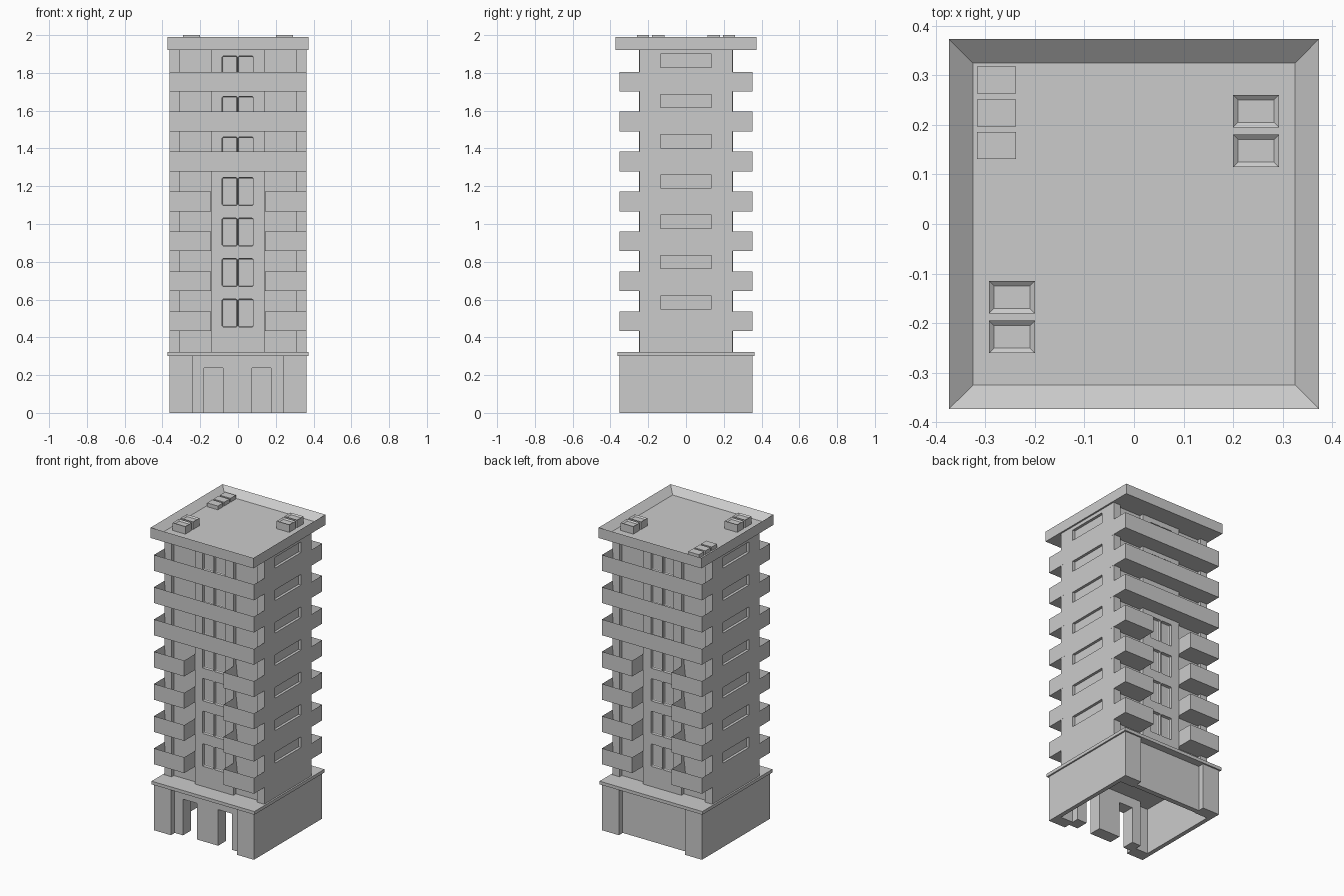
import bpy, bmesh

if "Cube" in bpy.data.objects:
    bpy.data.objects.remove(bpy.data.objects["Cube"])

def add_box(bm, x0, x1, y0, y1, z0, z1):
    """Box from its limits, in any order; returns its top face."""
    x0, x1 = sorted((x0, x1)); y0, y1 = sorted((y0, y1))
    lo = [bm.verts.new((x, y, z0)) for x, y in ((x0, y0), (x1, y0), (x1, y1), (x0, y1))]
    hi = [bm.verts.new((v.co.x, v.co.y, z1)) for v in lo]
    bm.faces.new(lo[::-1])
    for i in range(4):
        j = (i + 1) % 4
        bm.faces.new((lo[i], lo[j], hi[j], hi[i]))
    return bm.faces.new(hi)

def finish(name, bm):
    me = bpy.data.meshes.new(name)
    bm.normal_update()
    bm.to_mesh(me)
    bm.free()
    ob = bpy.data.objects.new(name, me)
    bpy.context.collection.objects.link(ob)
    return ob

def boxes(name, *limits):
    bm = bmesh.new()
    for b in limits:
        add_box(bm, *b)
    return finish(name, bm)

def tray(name, limits, rim, depth):
    """Box with a sunken top."""
    bm = bmesh.new()
    top = add_box(bm, *limits)
    bm.normal_update()
    bmesh.ops.inset_region(bm, faces=[top], thickness=rim, use_even_offset=True)
    for v in top.verts:
        v.co.z -= depth
    return finish(name, bm)

def cut(ob, holes, bevel=0):
    cutter = boxes("window_cutter", *holes)
    cutter.hide_render = True
    mods = []
    if bevel:
        m = cutter.modifiers.new("round", 'BEVEL')
        m.width, m.segments = bevel, 2
    m = ob.modifiers.new("windows", 'BOOLEAN')
    m.object, m.operation, m.solver = cutter, 'DIFFERENCE', 'EXACT'
    bpy.context.view_layer.objects.active = ob
    bpy.ops.object.modifier_apply(modifier=m.name)
    bpy.data.objects.remove(cutter)

W, D = 0.363, 0.353      # half width and half depth of the building
FLOORS = 7
STEP = 0.2115

# Ground floor: hollow, with corner piers, doors in front, blank panel behind
boxes("ground_side_walls", *[(s * 0.335, s * W, -D, D, 0, 0.302) for s in (-1, 1)])
boxes("corner_piers", *[(sx * 0.24, sx * 0.34, sy * 0.275, sy * D, 0, 0.302)
                        for sx in (-1, 1) for sy in (-1, 1)])
boxes("ground_back_panel", (-0.245, 0.245, 0.28, 0.313, 0, 0.302))
boxes("ground_front_panel",
      (-0.245, -0.18, -0.313, -0.23, 0, 0.302), (-0.08, 0.075, -0.313, -0.23, 0, 0.302),
      (0.175, 0.245, -0.313, -0.23, 0, 0.302),
      (-0.18, -0.08, -0.313, -0.23, 0.237, 0.302), (0.075, 0.175, -0.313, -0.23, 0.237, 0.302))
boxes("ground_floor_slab", (-0.373, 0.373, -0.363, 0.363, 0.302, 0.323))

# Tower core and recessed walls behind the balconies
boxes("tower_core", (-0.315, 0.315, -0.222, 0.222, 0.32, 1.93))

# Side walls with one wide window per floor
for s, side in ((-1, "left"), (1, "right")):
    wall = boxes(side + "_wall", (s * 0.31, s * 0.3625, -0.245, 0.245, 0.32, 1.93))
    cut(wall, [(s * 0.345, s * 0.40, -0.135, 0.135, 0.55 + i * 0.2132, 0.62 + i * 0.2132)
               for i in range(FLOORS)])

# Central bays, front and back, with paired windows
for s, side in ((-1, "front"), (1, "back")):
    bay = boxes(side + "_bay", (-0.14, 0.14, s * 0.20, s * 0.248, 0.32, 1.93))
    cut(bay, [(x, x + 0.079, s * 0.228, s * 0.29, 0.455 + i * 0.2145, 0.602 + i * 0.2145)
              for i in range(FLOORS) for x in (-0.084, 0.001)], bevel=0.006)

# Balconies: split pairs on the lower four floors, full width above
for i in range(FLOORS):
    z = 0.433 + i * STEP
    for s, side in ((-1, "front"), (1, "back")):
        spans = [(-W, -0.143), (0.143, W)] if i < 4 else [(-W, W)]
        for x0, x1 in spans:
            tray(side + "_balcony", (x0, x1, s * 0.212, s * D, z, z + 0.104), 0.01, 0.09)

# Roof with parapet
tray("roof", (-0.373, 0.373, -0.373, 0.373, 1.922, 1.99), 0.048, 0.04)

# Rooftop units
for s in (-1, 1):
    for y in (0.115, 0.195):
        y0, y1 = sorted((s * y, s * (y + 0.065)))
        tray("roof_unit", (s * 0.2, s * 0.292, y0, y1, 1.945, 2.0), 0.01, 0.008)
boxes("roof_vents", *[(-0.316, -0.238, y, y + 0.054, 1.945, 1.975)
                      for y in (0.131, 0.197, 0.263)])
